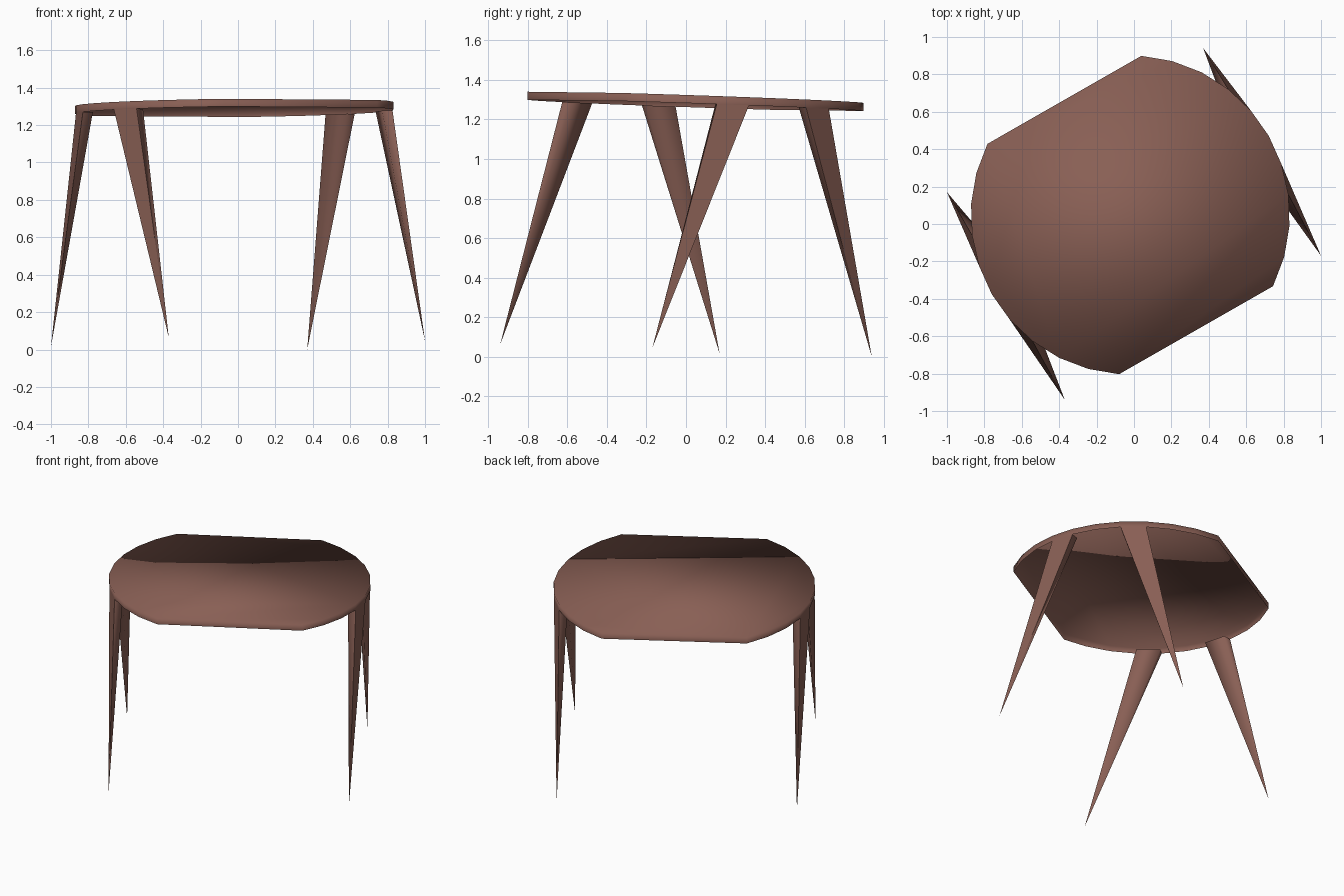
import bpy, bmesh
from math import cos, sin, pi, radians
from mathutils import Vector

cube = bpy.data.objects.get("Cube")
if cube:
    bpy.data.objects.remove(cube, do_unlink=True)

CENTRE = Vector((-0.02, 0.048, 0))
RADIUS = 0.853
THICK = Vector((0, 0, 0.041))
STEP = 2 * pi / 32
START = radians(-26.5)

wood = bpy.data.materials.new("brown_wood")
wood.use_nodes = True
BROWN = (0.25, 0.115, 0.09, 1)
wood.diffuse_color = BROWN
wood.node_tree.nodes["Principled BSDF"].inputs["Base Color"].default_value = BROWN


def rim(side, i, inset=0.0):
    """Point on the upper rim of the slightly tilted table top."""
    a = START + side * pi + i * STEP
    p = CENTRE + (RADIUS - inset) * Vector((cos(a), sin(a), 0))
    p.z = 1.314 - 0.034 * p.y + 0.012 * p.x
    return p


def finish(name, bm):
    mesh = bpy.data.meshes.new(name)
    bm.to_mesh(mesh)
    bm.free()
    mesh.materials.append(wood)
    obj = bpy.data.objects.new(name, mesh)
    bpy.context.collection.objects.link(obj)


# Table top: a thin shell, open below, with two rim arcs and two straight sides
bm = bmesh.new()
outline = [rim(side, i) for side in (0, 1) for i in range(11)]
upper = [bm.verts.new(p) for p in outline]
lower = [bm.verts.new(p - THICK) for p in outline]
bm.faces.new(upper)
for i in range(len(upper)):
    bm.faces.new((upper[i - 1], lower[i - 1], lower[i], upper[i]))
for f in bm.faces:
    f.smooth = True
finish("table_top", bm)


# Legs: each hangs from one rim segment and tapers to a point
def leg(name, side, segment, tip, depth=0.056):
    bm = bmesh.new()
    corners = ((segment + 1, 0), (segment + 1, depth), (segment, depth), (segment, 0))
    ring = [bm.verts.new(rim(side, i, inset) - THICK) for i, inset in corners]
    point = bm.verts.new(tip)
    cap = bm.faces.new(ring)
    for i in range(4):
        bm.faces.new((ring[i - 1], ring[i], point)).smooth = True
    # crisp corners on the outer face, soft ones on the inside
    for corner in (ring[0], ring[3]):
        bm.edges.get((corner, point)).smooth = False
    for edge in cap.edges:
        edge.smooth = False
    bmesh.ops.recalc_face_normals(bm, faces=bm.faces[:])
    finish(name, bm)


leg("left_front_leg", 0, 3, (1, -0.17, 0.045))
leg("left_back_leg", 0, 6, (0.37, 0.94, 0))
leg("right_back_leg", 1, 3, (-1, 0.17, 0.015))
leg("right_front_leg", 1, 6, (-0.37, -0.94, 0.063))
